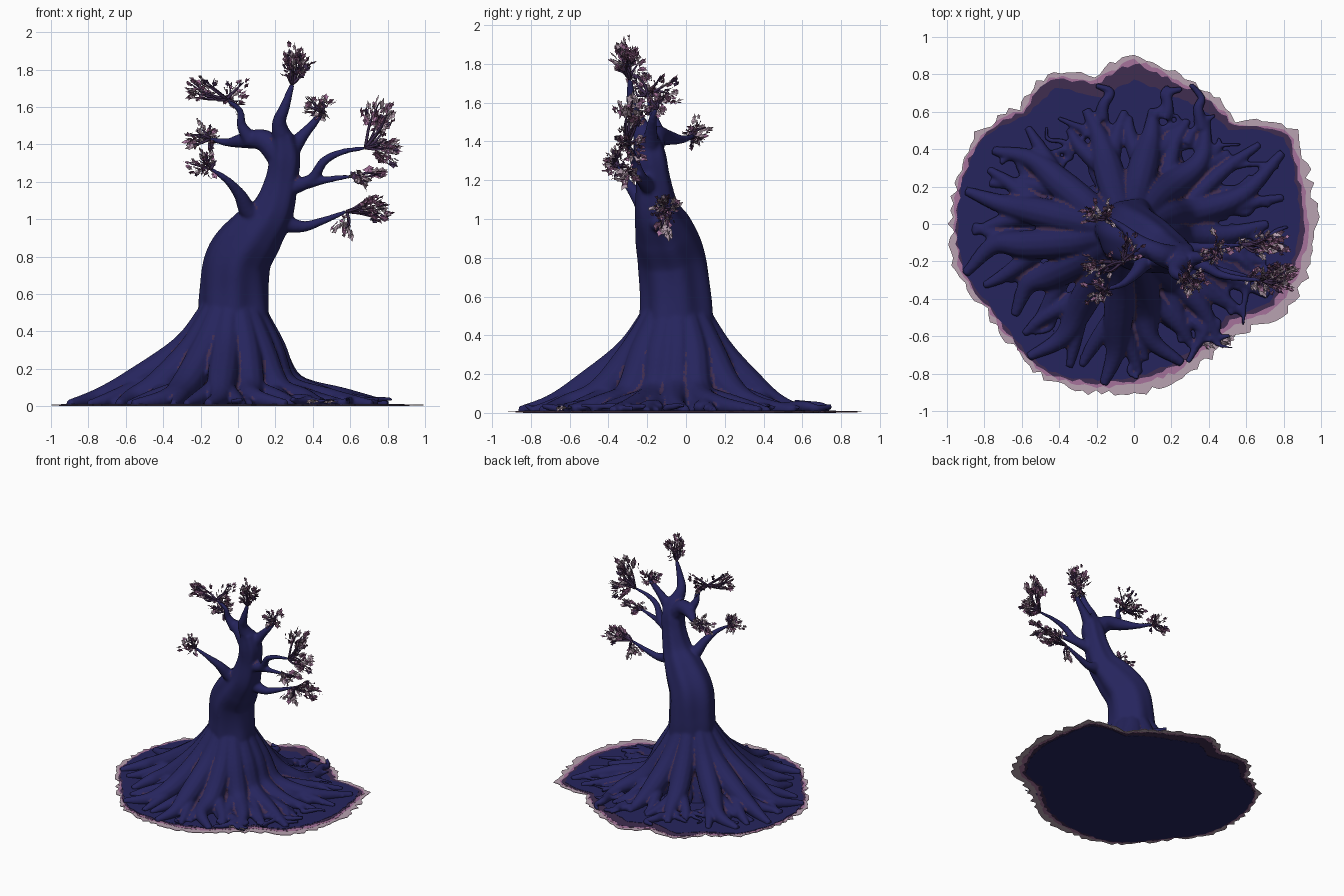
import bpy, bmesh, math, random
from mathutils import Vector

random.seed(7)
rnd = random.uniform
if "Cube" in bpy.data.objects:
    bpy.data.objects.remove(bpy.data.objects["Cube"])


def material(name, *rgb):
    m = bpy.data.materials.new(name)
    m.use_nodes = True
    m.diffuse_color = (*rgb, 1)
    m.node_tree.nodes["Principled BSDF"].inputs["Base Color"].default_value = (*rgb, 1)
    return m


navy = material("navy bark", 0.019, 0.018, 0.11)
plum = material("dark plum", 0.05, 0.026, 0.08)
wine = material("dusky purple", 0.15, 0.06, 0.125)
mauve = material("mauve", 0.38, 0.17, 0.33)
pale = material("pale pink", 0.48, 0.36, 0.44)


def finish(bm, name, mats, smooth=True):
    mesh = bpy.data.meshes.new(name)
    bm.to_mesh(mesh)
    bm.free()
    for m in mats:
        mesh.materials.append(m)
    for p in mesh.polygons:
        p.use_smooth = smooth
    obj = bpy.data.objects.new(name, mesh)
    bpy.context.collection.objects.link(obj)
    return obj


def spline(pts, steps):
    """Smooth path through points of x, y, z and radius."""
    p = [Vector(q) for q in pts]
    p = [2 * p[0] - p[1]] + p + [2 * p[-1] - p[-2]]
    out = []
    for a, b, c, d in zip(p, p[1:], p[2:], p[3:]):
        for i in range(steps):
            t = i / steps
            out.append(0.5 * (2 * b + (c - a) * t + (2 * a - 5 * b + 4 * c - d) * t * t
                              + (3 * b - a - 3 * c + d) * t ** 3))
    return out + [p[-2]]


def tube(bm, pts, sides=10, steps=5, flute=0.0):
    """Closed tapering tube, optionally with lengthwise ridges."""
    path = spline(pts, steps)
    rings, side = [], Vector((1, 0.3, 0.1))
    for i, q in enumerate(path):
        way = (path[min(i + 1, len(path) - 1)] - path[max(i - 1, 0)]).to_3d().normalized()
        side = (side - way * side.dot(way)).normalized()
        other = way.cross(side)
        ring = []
        for k in range(sides):
            a = math.tau * k / sides
            r = max(q[3], 0.002) * (1 + flute * math.sin(7 * a + 3 * q[2]) + flute * math.sin(4 * a - 5 * q[2]))
            ring.append(bm.verts.new(q.to_3d() + r * (math.cos(a) * side + math.sin(a) * other)))
        rings.append(ring)
    for lo, hi in zip(rings, rings[1:]):
        for k in range(sides):
            n = (k + 1) % sides
            bm.faces.new((lo[k], lo[n], hi[n], hi[k]))
    bm.faces.new(rings[0][::-1])
    bm.faces.new(rings[-1])


# Leaning trunk
wood = bmesh.new()
tube(wood, [(-0.04, -0.06, -0.03, 0.32), (-0.03, -0.05, 0.2, 0.25), (-0.02, -0.05, 0.4, 0.195),
            (-0.02, -0.05, 0.6, 0.178), (0.0, -0.07, 0.78, 0.17), (0.09, -0.11, 0.92, 0.15),
            (0.18, -0.15, 1.04, 0.115), (0.23, -0.17, 1.2, 0.09), (0.25, -0.19, 1.34, 0.083),
            (0.24, -0.22, 1.45, 0.055)], 48, 8, 0.035)

# Main limbs
limbs = {
    "low_left": [(0.16, -0.16, 0.99, 0.06), (0.06, -0.2, 1.04, 0.05), (0.01, -0.26, 1.13, 0.034),
                 (-0.06, -0.32, 1.21, 0.02), (-0.15, -0.35, 1.27, 0.011)],
    "left": [(0.24, -0.19, 1.32, 0.075), (0.14, -0.16, 1.42, 0.06), (0.03, -0.1, 1.42, 0.042),
             (-0.06, -0.02, 1.41, 0.022), (-0.15, 0.04, 1.43, 0.012)],
    "left_up": [(0.07, -0.14, 1.42, 0.045), (0.02, -0.16, 1.5, 0.027), (0.01, -0.18, 1.58, 0.018),
                (-0.06, -0.2, 1.64, 0.012)],
    "crown": [(0.25, -0.2, 1.4, 0.065), (0.22, -0.25, 1.51, 0.04), (0.25, -0.28, 1.6, 0.028),
              (0.29, -0.29, 1.72, 0.014)],
    "right_up": [(0.26, -0.19, 1.34, 0.06), (0.34, -0.18, 1.44, 0.034), (0.41, -0.17, 1.52, 0.022),
                 (0.45, -0.15, 1.57, 0.012)],
    "right": [(0.25, -0.18, 1.16, 0.05), (0.39, -0.23, 1.21, 0.032), (0.46, -0.27, 1.31, 0.024),
              (0.56, -0.29, 1.36, 0.017), (0.68, -0.3, 1.38, 0.011)],
    "right_mid": [(0.37, -0.22, 1.19, 0.03), (0.47, -0.25, 1.21, 0.02), (0.61, -0.28, 1.23, 0.011)],
    "low_right": [(0.2, -0.14, 0.99, 0.06), (0.34, -0.13, 0.96, 0.032), (0.45, -0.12, 0.99, 0.021),
                  (0.58, -0.11, 1.04, 0.011)],
}
for pts in limbs.values():
    tube(wood, pts, 12)


def root(angle, length, shoulder, height, width=0.08, fork=True):
    """Buttress root running down from the trunk and out over the ground."""
    bend = rnd(-0.07, 0.07)
    a = math.radians(angle)

    def at(d, z, r, off=0.0):
        return (-0.03 + d * math.cos(a) - off * math.sin(a),
                -0.05 + d * math.sin(a) + off * math.cos(a), z, r)
    mid = (shoulder + length) / 2
    tube(wood, [at(0.11, 0.52, width * 0.8), at(0.15 + 0.2 * shoulder, 0.31, width),
                at(shoulder, height, width, bend / 2), at(mid, 0.045, width * 0.65, bend),
                at(length, 0.01, width * 0.3, -bend)], 12)
    if fork:
        for s in (-1, 1):
            tube(wood, [at(shoulder * 0.9, height * 0.9, width * 0.7), at(mid * 0.95, 0.04, width * 0.5, s * 0.1),
                        at(length * 0.9, 0.01, width * 0.25, s * rnd(0.12, 0.2))], 10)


# Large roots: direction, reach, shoulder distance, shoulder height
for spec in [(2, 0.75, 0.29, 0.12), (24, 0.93, 0.34, 0.1), (52, 0.75, 0.36, 0.13), (78, 0.68, 0.4, 0.13),
             (108, 0.7, 0.38, 0.12), (146, 0.85, 0.45, 0.14), (166, 0.9, 0.5, 0.13), (190, 0.9, 0.53, 0.12),
             (212, 0.75, 0.45, 0.11), (234, 0.85, 0.46, 0.11), (262, 0.82, 0.47, 0.13), (288, 0.75, 0.4, 0.1),
             (312, 0.75, 0.34, 0.09), (337, 0.82, 0.3, 0.1)]:
    root(*spec)
for i in range(14):
    root(i * 25.7 + rnd(0, 12), rnd(0.4, 0.6), rnd(0.25, 0.31), rnd(0.08, 0.13), 0.045, False)

# Small winding surface roots
for i in range(46):
    a, d = rnd(0, math.tau), rnd(0.4, 0.65)
    thick, pts = rnd(0.02, 0.04), []
    for k in range(4):
        pts.append((d * math.cos(a), d * math.sin(a), 0.02 + rnd(0, 0.02), thick * (1 - k * 0.2)))
        d += rnd(0.04, 0.09)
        a += rnd(-0.12, 0.12)
    tube(wood, pts, 8, 4)

# Fuse the wood into one skin, then colour its hollows
bmesh.ops.recalc_face_normals(wood, faces=wood.faces)
tree = finish(wood, "trunk_and_roots", [navy])
fuse = tree.modifiers.new("fuse", "REMESH")
fuse.mode = "VOXEL"
fuse.voxel_size = 0.011
soft = tree.modifiers.new("soften", "SMOOTH")
soft.iterations = 3
skin = bpy.data.meshes.new_from_object(tree.evaluated_get(bpy.context.evaluated_depsgraph_get()))
tree.modifiers.clear()
bm = bmesh.new()
bm.from_mesh(skin)
bm.normal_update()
hollow = {}
for v in bm.verts:
    near = [e.other_vert(v).co for e in v.link_edges]
    mean = sum(near, Vector()) / max(len(near), 1)
    hollow[v] = (mean - v.co).dot(v.normal)
for f in bm.faces:
    deep = sum(hollow[v] for v in f.verts) / len(f.verts)
    f.material_index = int(deep > 0.0007 and f.calc_center_median().z > 0.025)
for v in bm.verts:
    v.co.z = max(v.co.z, 0.004)
old = tree.data
bpy.data.objects.remove(tree)
bpy.data.meshes.remove(old)
finish(bm, "trunk_and_roots", [navy, plum])

# Ragged ground mat in stacked layers, one rim radius every fifteen degrees
rim = [0.98, 0.97, 1.0, 0.78, 0.81, 0.84, 0.91, 0.82, 0.93, 0.88, 0.97, 0.98,
       0.98, 0.98, 0.92, 0.92, 0.96, 0.93, 0.9, 0.87, 0.82, 0.81, 0.94, 0.97]


def ground(name, mat, inset, back, low, high, jag):
    bm = bmesh.new()
    loop, count = [], 168
    for i in range(count):
        a = math.tau * i / count
        k, t = divmod(i * 24 / count, 1)
        r = rim[int(k)] * (1 - t) + rim[(int(k) + 1) % 24] * t
        wide = 0.35 + 0.65 * max(0, math.cos(a + 0.7))
        r -= inset * wide + back * max(0, math.sin(a)) ** 4 + rnd(-jag, jag)
        loop.append(bm.verts.new((r * math.cos(a), r * math.sin(a), low)))
    face = bm.faces.new(loop)
    new = bmesh.ops.extrude_face_region(bm, geom=[face])["geom"]
    for v in new:
        if isinstance(v, bmesh.types.BMVert):
            v.co.z = high
    bmesh.ops.recalc_face_normals(bm, faces=bm.faces)
    finish(bm, name, [mat], False)


ground("ground_soil", navy, 0.11, 0.1, 0.0, 0.012, 0.008)
ground("ground_plum_edge", plum, 0.085, 0.02, 0.002, 0.01, 0.012)
ground("ground_mauve_edge", mauve, 0.055, 0.015, 0.003, 0.009, 0.012)
ground("ground_pale_edge", pale, 0.0, 0.0, 0.004, 0.008, 0.022)

# Foliage: twigs fanning from a limb tip, with ragged leaves
twigs, leaves = bmesh.new(), bmesh.new()


def leaf(centre, way, size, tint):
    way = way.normalized()
    flat = way.cross(Vector((rnd(-1, 1), rnd(-1, 1), rnd(-1, 1)))).normalized()
    up = way.cross(flat)
    edge = []
    for k in range(10):
        a = math.tau * k / 10
        r = size * (rnd(0.75, 1.1) if k % 2 == 0 else rnd(0.45, 0.7))
        edge.append(leaves.verts.new(centre + r * (math.cos(a) * way + 0.6 * math.sin(a) * flat)
                                     + up * size * rnd(-0.2, 0.2)))
    hub = leaves.verts.new(centre)
    for k in range(10):
        leaves.faces.new((hub, edge[k], edge[(k + 1) % 10])).material_index = tint


def cluster(limb, centre, spread, count, size, light):
    tip = Vector(limbs[limb][-1][:3])
    for i in range(count):
        ball = Vector((rnd(-1, 1), rnd(-1, 1), rnd(-1, 1)))
        ball *= rnd(0.4, 1) / ball.length
        end = Vector(centre) + Vector(b * s for b, s in zip(ball, spread))
        bow = (tip + end) / 2 + Vector((rnd(-1, 1), rnd(-1, 1), rnd(-1, 1))) * 0.02
        if i % 3 == 0:
            tube(twigs, [(*tip, 0.009), (*bow, 0.007), (*end, 0.003)], 5, 3)
        for k in range(3):
            spot = end + Vector((rnd(-1, 1), rnd(-1, 1), rnd(-1, 1))) * 0.02
            tint = random.choice((2, 3, 3) if rnd(0, 1) < light else (0, 1, 1, 2))
            leaf(spot, end - tip + ball * 0.05, size * rnd(0.6, 1.2), tint)


cluster("low_left", (-0.19, -0.36, 1.29), (0.09, 0.08, 0.07), 20, 0.027, 0.5)
cluster("left", (-0.19, 0.06, 1.44), (0.1, 0.07, 0.08), 22, 0.028, 0.6)
cluster("left_up", (-0.2, -0.2, 1.7), (0.11, 0.1, 0.08), 22, 0.025, 0.4)
cluster("left_up", (-0.02, -0.14, 1.67), (0.07, 0.1, 0.11), 18, 0.025, 0.35)
cluster("crown", (0.3, -0.29, 1.83), (0.08, 0.09, 0.1), 34, 0.026, 0.35)
cluster("right_up", (0.44, -0.13, 1.61), (0.08, 0.1, 0.07), 20, 0.026, 0.45)
cluster("right", (0.74, -0.28, 1.56), (0.1, 0.09, 0.11), 20, 0.037, 0.6)
cluster("right", (0.8, -0.29, 1.36), (0.08, 0.1, 0.09), 18, 0.035, 0.6)
cluster("right_mid", (0.7, -0.3, 1.23), (0.1, 0.08, 0.05), 12, 0.035, 0.7)
cluster("low_right", (0.74, -0.1, 1.06), (0.12, 0.08, 0.06), 26, 0.03, 0.45)
cluster("low_right", (0.55, -0.12, 0.96), (0.06, 0.05, 0.05), 6, 0.036, 0.8)

# Fallen leaves near the rim
for i in range(12):
    leaf(Vector((rnd(0.36, 0.52), rnd(-0.66, -0.58), 0.025)), Vector((1, rnd(-1, 1), 0.1)), 0.03, 3)

finish(twigs, "twigs", [plum])
finish(leaves, "leaves", [plum, wine, mauve, pale], False)
